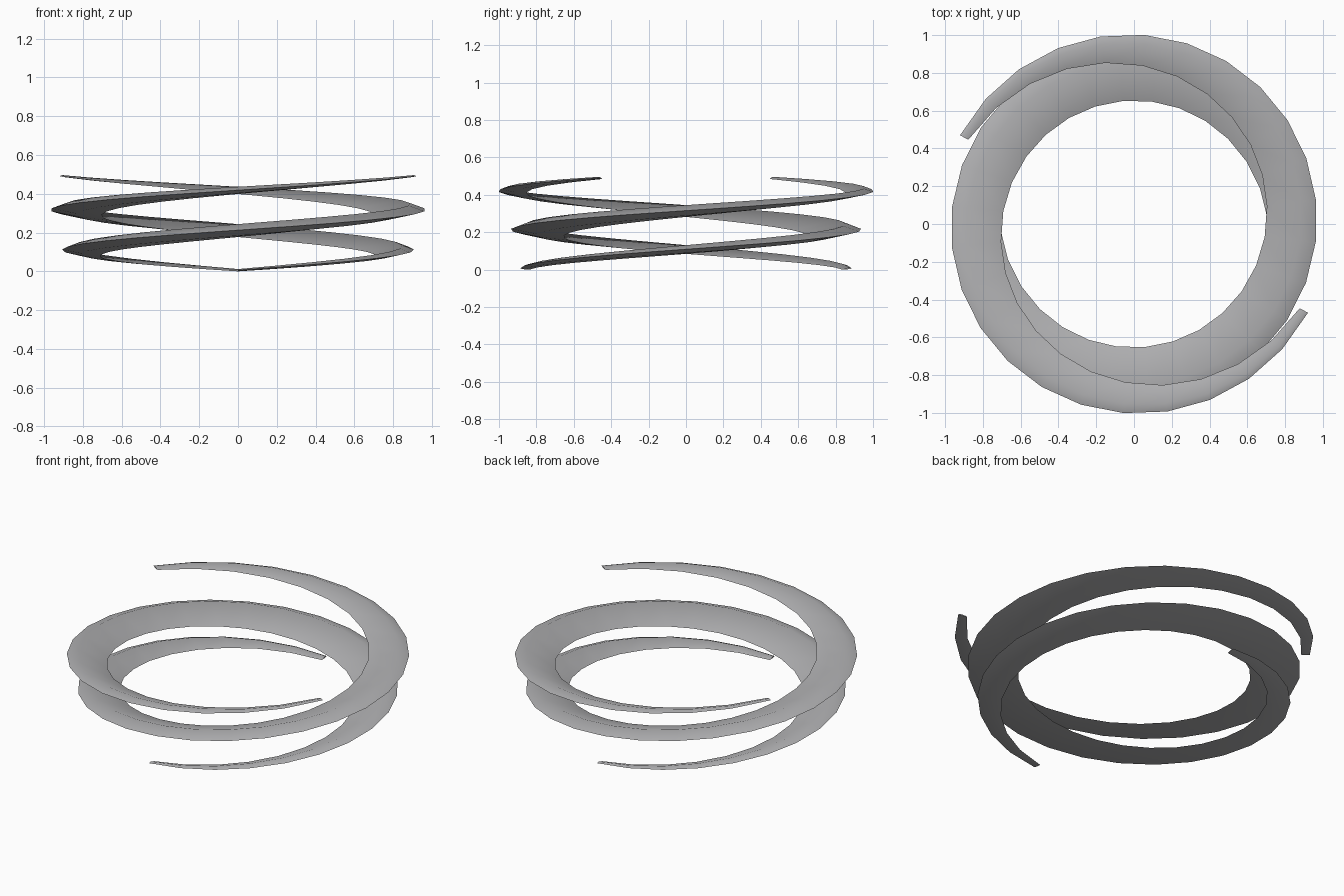
import bpy
import bmesh
from math import sin, cos, pi, radians

cube = bpy.data.objects.get("Cube")
if cube:
    bpy.data.objects.remove(cube, do_unlink=True)

grey = bpy.data.materials.new("mid grey")
grey.use_nodes = True
colour = (0.43, 0.43, 0.44, 1)
grey.diffuse_color = colour
grey.node_tree.nodes["Principled BSDF"].inputs["Base Color"].default_value = colour

SEGMENTS = 32
SWEEP = radians(423)
RISE = 0.485         # height gained over the sweep

# leaf section as (inward, up) in blade widths: outer edge, crest, inner edge, belly
SECTION = [(0, 0), (0.3, 0.11), (1, -0.125), (0.5, -0.1)]


def spiral_blade(name, start):
    """Rising spiral with a flat inward-leaning leaf section, widest in the middle."""
    bm = bmesh.new()
    rings = []
    for i in range(SEGMENTS + 1):
        t = i / SEGMENTS
        angle = start + SWEEP * t
        swell = sin(pi * t)
        width = 0.05 + 0.24 * swell
        outer = 0.875 + 0.147 * t + 0.012 * (1 - swell) ** 2
        ring = []
        for inward, up in SECTION:
            r = outer - inward * width
            ring.append(bm.verts.new((r * cos(angle), r * sin(angle),
                                      0.006 + RISE * t + up * width)))
        rings.append(ring)
    for a, b in zip(rings, rings[1:]):
        for k in range(4):
            n = (k + 1) % 4
            bm.faces.new((a[k], b[k], b[n], a[n]))
    # end caps
    bm.faces.new(rings[0])
    bm.faces.new(rings[-1])
    bmesh.ops.recalc_face_normals(bm, faces=bm.faces)
    mesh = bpy.data.meshes.new(name)
    bm.to_mesh(mesh)
    bm.free()
    mesh.materials.append(grey)
    obj = bpy.data.objects.new(name, mesh)
    bpy.context.collection.objects.link(obj)
    bpy.ops.object.select_all(action='DESELECT')
    obj.select_set(True)
    bpy.context.view_layer.objects.active = obj
    bpy.ops.object.shade_smooth_by_angle(angle=radians(45))


# two identical blades, half a turn apart
spiral_blade("front_spiral_blade", -pi / 2)
spiral_blade("back_spiral_blade", pi / 2)
